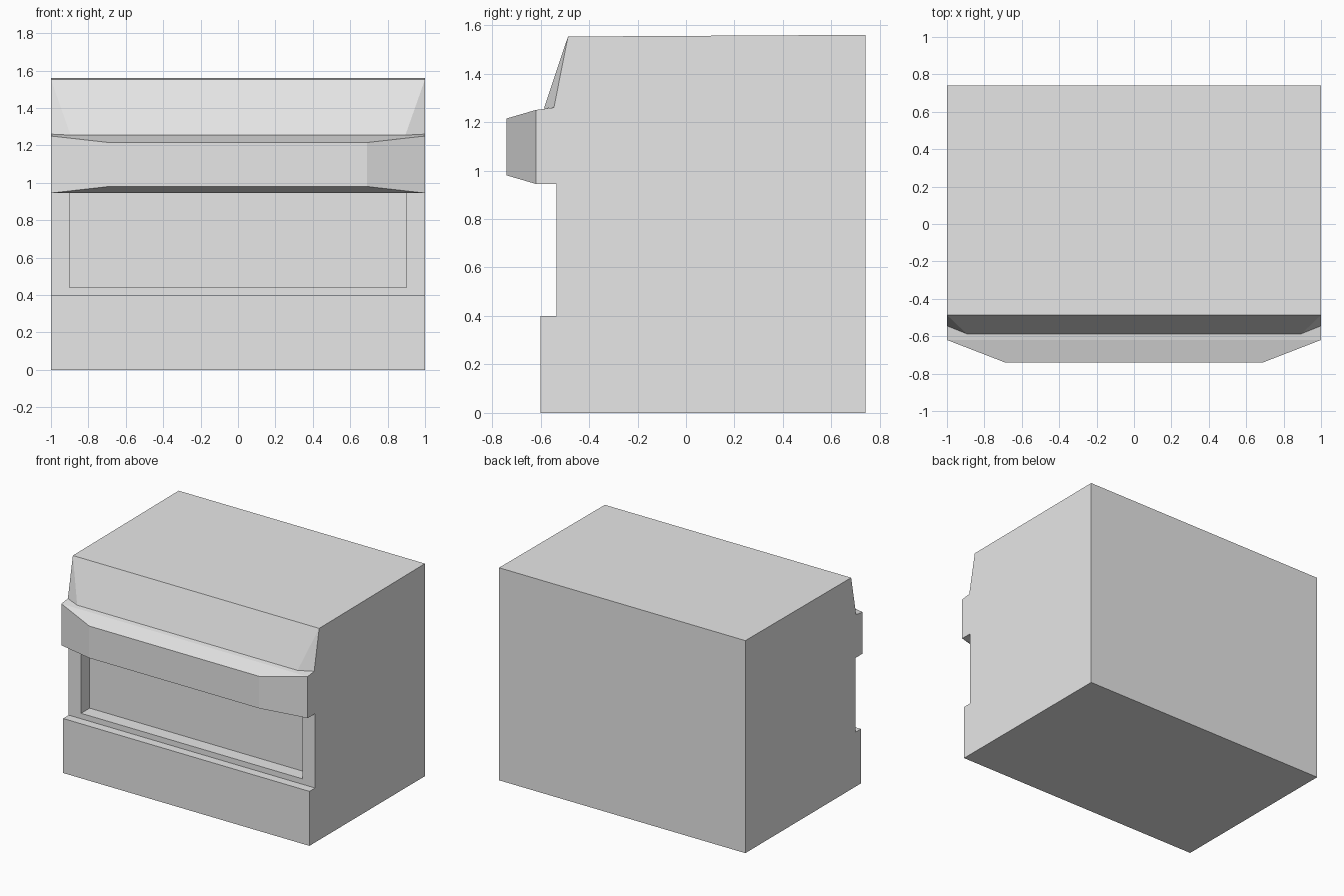
import bpy
import bmesh

if "Cube" in bpy.data.objects:
    bpy.data.objects.remove(bpy.data.objects["Cube"], do_unlink=True)

GREY = (0.8, 0.8, 0.8, 1.0)
grey = bpy.data.materials.new("plain grey")
grey.use_nodes = True
grey.diffuse_color = GREY
grey.node_tree.nodes["Principled BSDF"].inputs["Base Color"].default_value = GREY


def add_object(name, bm):
    bmesh.ops.recalc_face_normals(bm, faces=bm.faces)
    mesh = bpy.data.meshes.new(name)
    bm.to_mesh(mesh)
    bm.free()
    mesh.materials.append(grey)
    obj = bpy.data.objects.new(name, mesh)
    bpy.context.collection.objects.link(obj)
    return obj


def extrude_profile(name, profile, half_width):
    """Closed (y, z) outline extruded symmetrically across x."""
    bm = bmesh.new()
    face = bm.faces.new([bm.verts.new((-half_width, y, z)) for y, z in profile])
    grown = bmesh.ops.extrude_face_region(bm, geom=[face], use_keep_orig=True)
    moved = [v for v in grown["geom"] if isinstance(v, bmesh.types.BMVert)]
    bmesh.ops.translate(bm, verts=moved, vec=(2 * half_width, 0, 0))
    return add_object(name, bm)


def mirrored_hull(name, points):
    """Convex solid around the points and their mirror images in x."""
    bm = bmesh.new()
    for x, y, z in points:
        for side in (-1, 1):
            bm.verts.new((side * x, y, z))
    bmesh.ops.convex_hull(bm, input=bm.verts)
    bmesh.ops.dissolve_limit(bm, angle_limit=0.01, verts=bm.verts, edges=bm.edges)
    return add_object(name, bm)


BACK, PANEL, BAND = 0.74, -0.535, -0.62
BAND_LOW, BAND_HIGH = 0.945, 1.25

# Main body: plinth, set-back panel, band backing and sloping upper front
body = extrude_profile("body", [
    (BACK, 0), (-0.60, 0), (-0.60, 0.40), (PANEL, 0.40),
    (PANEL, BAND_LOW), (BAND, BAND_LOW), (BAND, BAND_HIGH),
    (-0.545, 1.26), (-0.487, 1.553), (BACK, 1.56)], 1.0)

# Recess in the front panel
cutter = extrude_profile("recess_cutter", [
    (-0.435, 0.44), (-0.58, 0.44), (-0.58, BAND_LOW), (-0.435, BAND_LOW)], 0.9)
cutter.hide_render = True
cut = body.modifiers.new("recess", "BOOLEAN")
cut.operation = "DIFFERENCE"
cut.solver = "EXACT"
cut.object = cutter
bpy.context.view_layer.objects.active = body
bpy.ops.object.modifier_apply(modifier=cut.name)
bpy.data.objects.remove(cutter, do_unlink=True)

# Projecting band with tapered ends
mirrored_hull("front_band", [
    (1.0, BAND, BAND_LOW), (1.0, BAND, BAND_HIGH),
    (0.69, -0.74, 0.98), (0.69, -0.74, 1.215)])

# Sloping hood face with chamfered corners
mirrored_hull("hood", [
    (1.0, -0.487, 1.553), (1.0, -0.545, 1.26), (0.895, -0.587, 1.255)])
